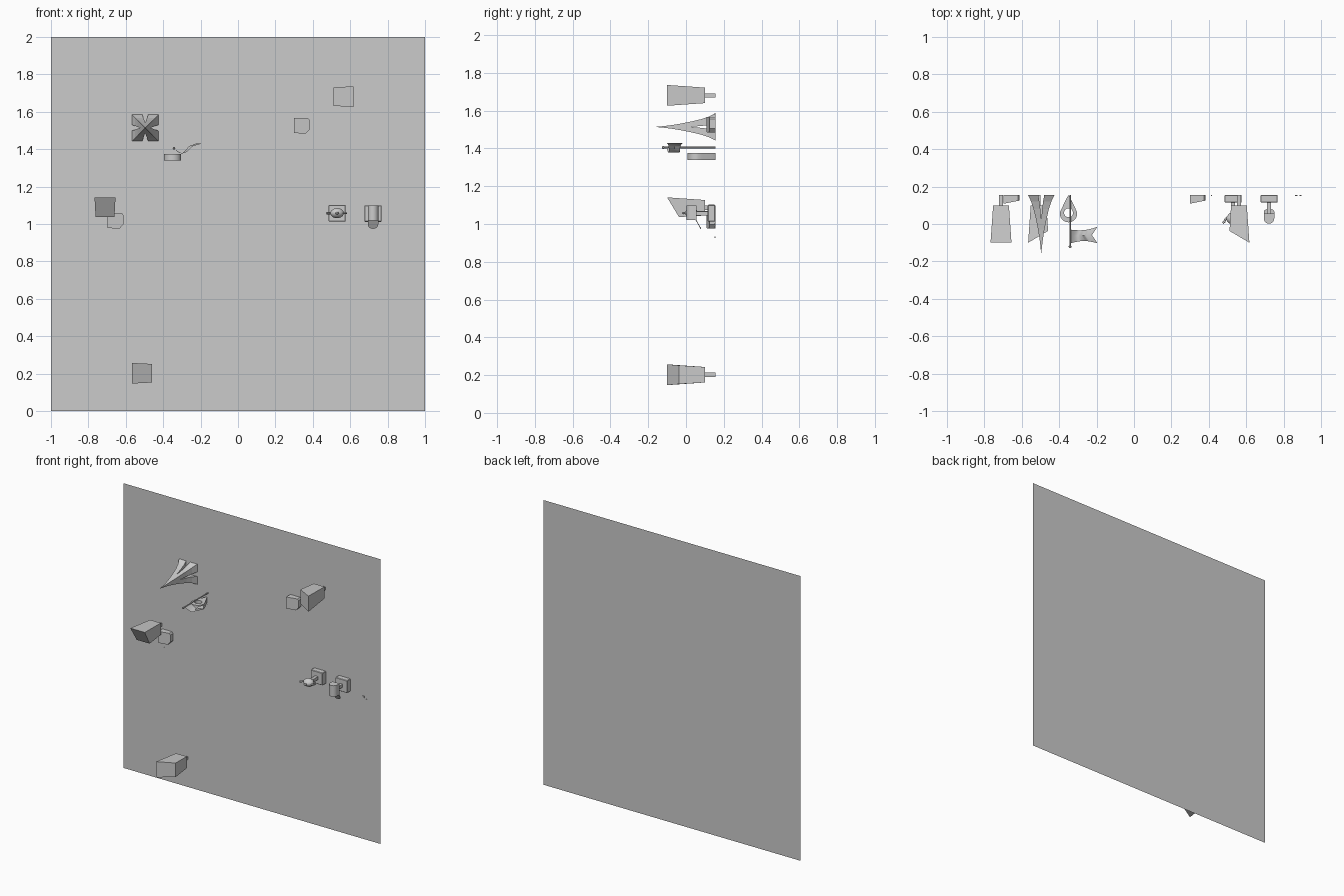
import bpy, bmesh
from math import sin, cos, pi, radians
from mathutils import Vector

if "Cube" in bpy.data.objects:
    bpy.data.objects.remove(bpy.data.objects["Cube"])

WALL = 0.155  # y of the wall sheet


def mesh(name, verts, faces, smooth=False):
    me = bpy.data.meshes.new(name)
    me.from_pydata(verts, [], faces)
    bm = bmesh.new()
    bm.from_mesh(me)
    bmesh.ops.recalc_face_normals(bm, faces=bm.faces)
    bm.to_mesh(me)
    bm.free()
    ob = bpy.data.objects.new(name, me)
    bpy.context.collection.objects.link(ob)
    if smooth:
        bpy.context.view_layer.objects.active = ob
        ob.select_set(True)
        bpy.ops.object.shade_smooth_by_angle(angle=radians(35))
        ob.select_set(False)
    return ob


def loft(name, rings, smooth=False, caps=True):
    n, m = len(rings[0]), len(rings)
    verts = [v for r in rings for v in r]
    faces = [(i*n+j, i*n+(j+1) % n, (i+1)*n+(j+1) % n, (i+1)*n+j)
             for i in range(m-1) for j in range(n)]
    if caps:
        faces += [tuple(range(n)), tuple(range((m-1)*n, m*n))]
    return mesh(name, verts, faces, smooth)


def square(x, y, z, hx, hz):
    return [(x+sx*hx, y, z+sz*hz) for sx, sz in ((-1, -1), (1, -1), (1, 1), (-1, 1))]


def block(name, x, z, hx, hz, y0, y1):
    return loft(name, [square(x, y0, z, hx, hz), square(x, y1, z, hx, hz)])


def lathe(name, x, z, profile, n=16, sz=1.0):
    # profile of (y, radius) revolved about the outward axis
    rings = [[(x+r*cos(2*pi*k/n), y, z+sz*r*sin(2*pi*k/n)) for k in range(n)] for y, r in profile]
    return loft(name, rings, True)


def tube(name, pts, r):
    cu = bpy.data.curves.new(name, 'CURVE')
    cu.dimensions = '3D'
    cu.bevel_depth, cu.bevel_resolution = r, 2
    cu.use_fill_caps = True
    sp = cu.splines.new('POLY')
    sp.points.add(len(pts)-1)
    for p, c in zip(sp.points, pts):
        p.co = (*c, 1)
    ob = bpy.data.objects.new(name, cu)
    bpy.context.collection.objects.link(ob)
    return ob


# wall sheet
mesh("wall", [(-1, WALL, 0), (1, WALL, 0), (1, WALL, 2), (-1, WALL, 2)], [(0, 1, 2, 3)])


# tapered boxes on short stems, each with a slanted front
def tower_box(name, x, z, side):
    front = []
    for px, py, pz in square(x, 0, z, 0.056, 0.055):
        d = (px-x)/0.056*side[0] + (pz-z)/0.055*side[1]
        front.append((px-(px-x)*0.1*(d < 0), -0.1 if d > 0 else -0.037, pz-(pz-z)*0.1*(d < 0)))
    loft(name, [front, square(x, 0.1, z, 0.042, 0.041)])
    block(name + "_stem", x, z, 0.011, 0.011, 0.1, WALL)


tower_box("slanted_box_upper_right", 0.561, 1.681, (1, 0))
tower_box("slanted_box_left", -0.711, 1.086, (0, 1))
tower_box("slanted_box_bottom", -0.51, 0.202, (-1, 0))

# small clipped cubes
clip = [(-.042, .04), (-.042, -.04), (.022, -.042), (.042, -.02), (.042, .03), (.034, .04)]
for i, (x, z) in enumerate(((0.341, 1.526), (-0.655, 1.018))):
    loft(f"clipped_cube_{i}", [
        [(x+a, 0.117+a*0.2, z+b) for a, b in clip],
        [(x+a, WALL, z+b) for a, b in clip]])

# lattice tower pointing out of the wall: four flared legs and a spire
TX, TZ = -0.496, 1.514
legs = [(WALL, .071, .016), (.12, .054, .010), (.08, .041, .005), (.03, .029, .001)]
for sx in (-1, 1):
    for sz in (-1, 1):
        loft("tower_leg", [[(TX+sx*a, y, TZ+sz*b) for a, b in ((i, i), (o, i), (o, o), (i, o))]
                           for y, o, i in legs])
loft("tower_spire", [square(TX, y, TZ, r, r) for y, r in
                     ((.03, .029), (-.03, .017), (-.08, .009), (-.12, .004), (-.155, .001))])

# map marker: teardrop ring with its tip on the wall
PX, n = -0.35, 32
outer, hole = [], []
for k in range(n):
    a = 2*pi*k/n
    s, c = sin(a), cos(a)
    oy, ox = .055+.046*c, .046*s
    if c > 0.2:
        t = (c-.2)/.8
        ox = .046*s*(1-t)**.35 * (1-.35*t)
        oy = .064+(.155-.064)*t
    outer.append((PX+ox, oy))
    hole.append((PX+.024*s, .06+.024*c))
loft("map_marker", [[(x, y, z) for x, y in ring] for ring, z in
     ((outer, 1.34), (outer, 1.375), (hole, 1.375), (hole, 1.34), (outer, 1.34))], True, False)

# flag on a pole
tube("flag_pole", [(-.342, WALL, 1.405), (-.342, -.12, 1.405)], .004)
lathe("pole_knob", -.342, 1.405, [(-.128, .002), (-.124, .007), (-.117, .007), (-.113, .002)], 12)
verts, faces, N = [], [], 16
for i in range(N+1):
    t = i/N
    z = 1.402-.024*sin(pi*min(t*1.5, 1))+.028*max(0, t-.35)/.65
    top, bot = -.03-.01*sin(pi*t)+.015*t, -.103+.012*sin(pi*t)
    verts += [(-.34+.145*t, top, z), (-.34+.115*t, (top+bot)/2, z), (-.34+.145*t, bot, z)]
    if i:
        b = 3*i
        faces += [(b-3, b-2, b+1, b), (b-2, b-1, b+2, b+1)]
mesh("flag", verts, faces, True)


# pedestal blocks with posts
def pedestal(name, x, z):
    ob = block(name, x, z, .046, .044, .115, WALL)
    mod = ob.modifiers.new("edge", 'BEVEL')
    mod.width, mod.segments = .003, 1
    block(name + "_post", x, z, .011, .011, .055, .115)


pedestal("lamp_pedestal", .53, 1.058)
pedestal("mailbox_pedestal", .722, 1.056)

# mailbox: arched body with an open door folded down
MX = .722
arch = [(-.028, 0.0)] + [(-.028*cos(pi*k/10), .026+.028*sin(pi*k/10)) for k in range(11)] + [(.028, 0.0)]
inner = [(a*.85, .004+b*.86) for a, b in arch]
loft("mailbox_body", [[(MX+a, .056-b, z) for a, b in ring] for ring, z in
     ((inner, 1.085), (inner, 1.02), (arch, 1.02), (arch, 1.098))], True)
d = Vector((0, .5, -.866))
nrm = Vector((0, .866, .5))*.002
loft("mailbox_door", [[Vector((MX+a, .052, 1.022))+d*b+s*nrm for a, b in arch] for s in (-1, 1)])

# spouted pot with side handle
LX, LZ = .53, 1.058
lathe("pot_body", LX, LZ, [(.058, .02), (.05, .026), (.035, .036), (.02, .036), (.008, .027),
                           (0, .016), (-.004, .006), (-.012, .009), (-.018, .007), (-.021, .001)], 20, .75)
tube("pot_spout", [(LX-.03, .035, LZ), (LX-.042, .025, LZ), (LX-.047, .012, LZ), (LX-.056, .005, LZ)], .006)
tube("pot_handle", [(LX+.032+.017*sin(pi*k/8), .028+.018*cos(pi*k/8), LZ) for k in range(9)], .0045)

# tiny studs on the wall
for i, (x, z) in enumerate(((.415, 1.584), (-.678, .93), (.868, 1.0), (.89, .983))):
    w = .006 if i > 1 else .003
    block(f"stud_{i}", x, z, w, w, WALL-.004, WALL)
